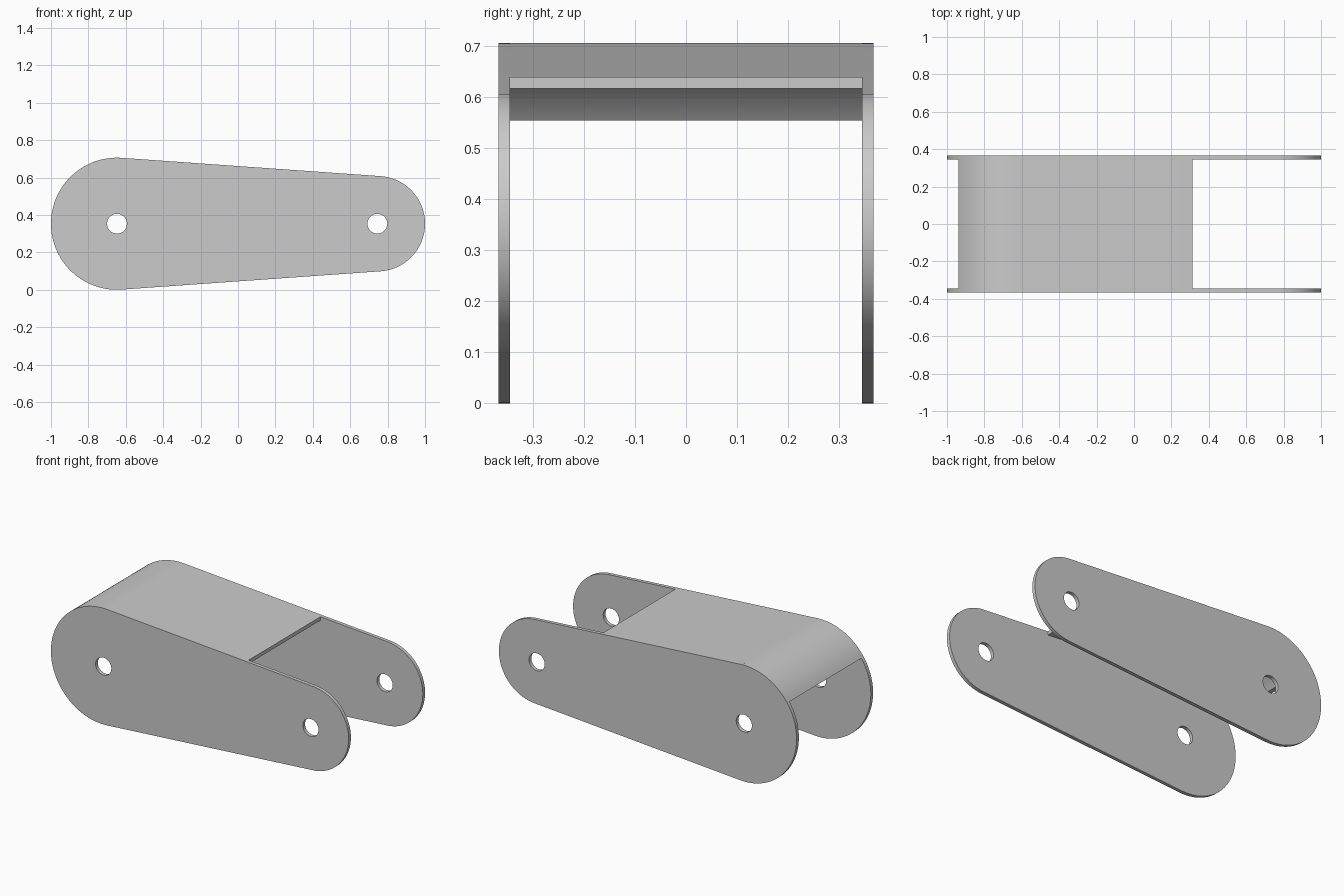
import bpy, bmesh
from math import sin, cos, asin, pi, radians

cube = bpy.data.objects.get("Cube")
if cube:
    bpy.data.objects.remove(cube, do_unlink=True)

# Main dimensions
BIG_X, BIG_R = -0.647, 0.353
SMALL_X, SMALL_R = 0.745, 0.255
AXIS_Z = BIG_R
HOLE_R = 0.053
HALF_WIDTH, SHEET = 0.367, 0.022
WEB_END_X, WEB_LOW_Z = 0.313, 0.554
TANGENT = pi / 2 - asin((BIG_R - SMALL_R) / (SMALL_X - BIG_X))

steel = bpy.data.materials.new("plain grey metal")
steel.use_nodes = True
GREY = (0.6, 0.6, 0.6, 1)
steel.diffuse_color = GREY
steel.node_tree.nodes["Principled BSDF"].inputs["Base Color"].default_value = GREY


def arc(cx, r, start, end, steps):
    """Points of an arc in the side plane, centred on the pin axis height."""
    angles = [start + (end - start) * i / steps for i in range(steps + 1)]
    return [(cx + r * cos(a), AXIS_Z + r * sin(a)) for a in angles]


def sheet_part(name, loops, y, half_depth):
    """Fill closed loops (outline, then holes) and thicken them along y."""
    curve = bpy.data.curves.new(name, "CURVE")
    curve.dimensions = "2D"
    curve.fill_mode = "BOTH"
    curve.extrude = half_depth
    for loop in loops:
        spline = curve.splines.new("POLY")
        spline.points.add(len(loop) - 1)
        for point, (px, pz) in zip(spline.points, loop):
            point.co = (px, pz, 0, 1)
        spline.use_cyclic_u = True
    obj = bpy.data.objects.new(name, curve)
    bpy.context.collection.objects.link(obj)
    obj.rotation_euler.x = radians(90)
    obj.location.y = y
    bpy.ops.object.select_all(action="DESELECT")
    obj.select_set(True)
    bpy.context.view_layer.objects.active = obj
    bpy.ops.object.convert(target="MESH")
    obj = bpy.context.object
    obj.name = name

    # Weld the caps to the rim
    bm = bmesh.new()
    bm.from_mesh(obj.data)
    bmesh.ops.remove_doubles(bm, verts=bm.verts, dist=0.0001)
    bmesh.ops.recalc_face_normals(bm, faces=bm.faces)
    bm.to_mesh(obj.data)
    bm.free()
    obj.data.materials.clear()
    obj.data.materials.append(steel)
    bpy.ops.object.shade_smooth_by_angle(angle=radians(30))
    return obj


# Tapered side plates with two pin holes
outline = (arc(BIG_X, BIG_R, TANGENT, 2 * pi - TANGENT, 64)
           + arc(SMALL_X, SMALL_R, -TANGENT, TANGENT, 48))
holes = [arc(x, HOLE_R, 0, 2 * pi, 32)[:-1] for x in (BIG_X, SMALL_X)]
for name, side in (("front_side_plate", -1), ("back_side_plate", 1)):
    sheet_part(name, [outline] + holes, side * (HALF_WIDTH - SHEET / 2), SHEET / 2)


# Bent web joining the plates along the top and around the large end
def web_edge(r):
    start = pi - asin((WEB_LOW_Z - AXIS_Z) / r)
    end_z = AXIS_Z + (r - (WEB_END_X - BIG_X) * cos(TANGENT)) / sin(TANGENT)
    return arc(BIG_X, r, start, TANGENT, 32) + [(WEB_END_X, end_z)]


profile = web_edge(BIG_R) + web_edge(BIG_R - SHEET)[::-1]
sheet_part("top_web", [profile], 0, HALF_WIDTH - SHEET)
